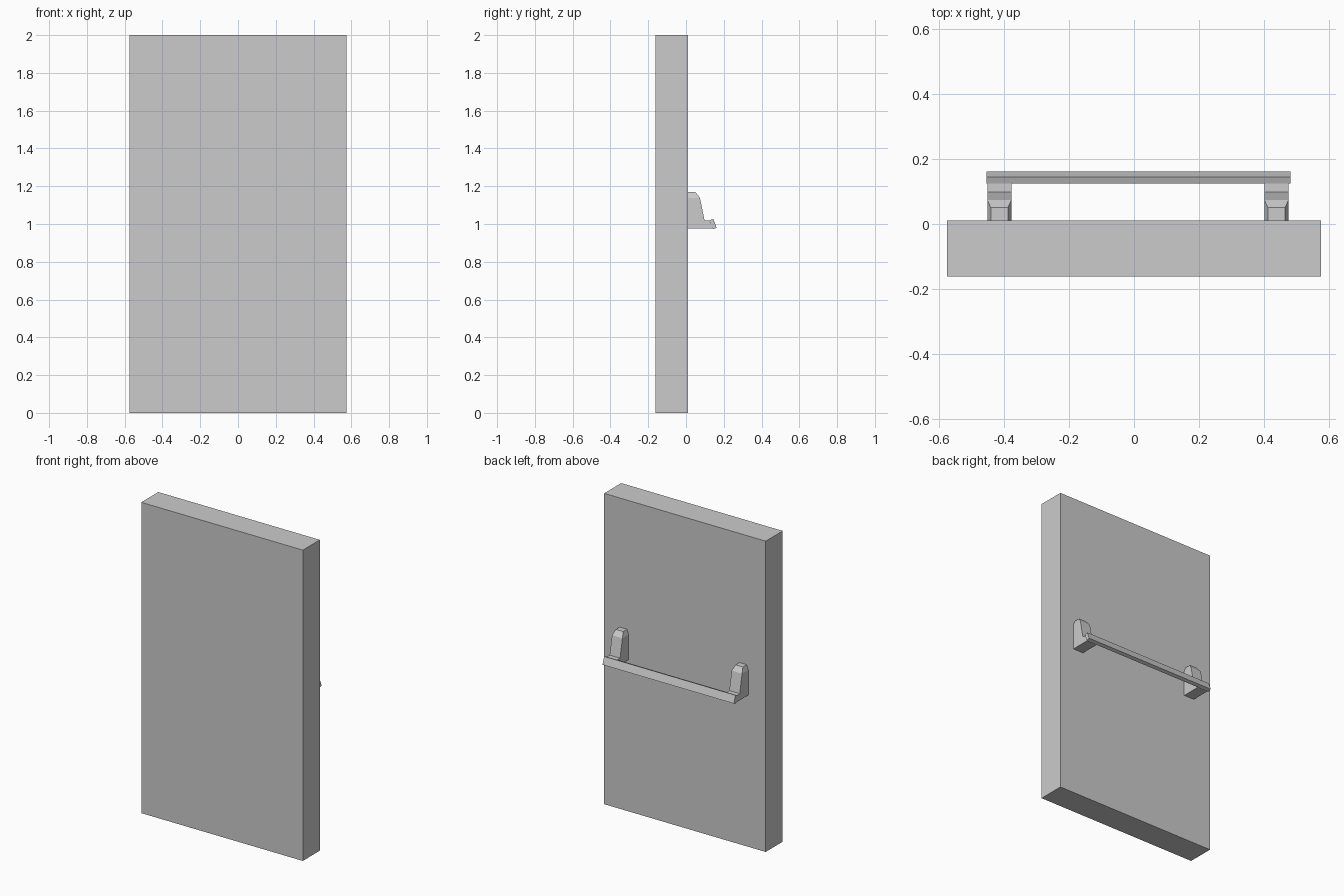
import bpy
import bmesh

if "Cube" in bpy.data.objects:
    bpy.data.objects.remove(bpy.data.objects["Cube"])

DOOR_BACK = 0.011


def finish(name, bm):
    bmesh.ops.recalc_face_normals(bm, faces=bm.faces)
    mesh = bpy.data.meshes.new(name)
    bm.to_mesh(mesh)
    bm.free()
    obj = bpy.data.objects.new(name, mesh)
    bpy.context.collection.objects.link(obj)
    return obj


def loft(name, rings):
    """Skin a closed solid over rings with equal point counts."""
    bm = bmesh.new()
    loops = [[bm.verts.new(p) for p in ring] for ring in rings]
    for a, b in zip(loops, loops[1:]):
        for i in range(len(a)):
            j = (i + 1) % len(a)
            bm.faces.new((a[i], a[j], b[j], b[i]))
    bm.faces.new(loops[0])
    bm.faces.new(loops[-1])
    return finish(name, bm)


def rect(x, half, y0, y1, z):
    return [(x - half, y0, z), (x + half, y0, z), (x + half, y1, z), (x - half, y1, z)]


# Door slab
loft("door_panel", [rect(0, 0.575, -0.162, DOOR_BACK, z) for z in (0, 2)])

# End brackets: low foot, sloped face, chamfered top (height, half width, depth)
sections = [(0.976, 0.037, 0.139), (1.019, 0.037, 0.124), (1.019, 0.037, 0.098),
            (1.138, 0.037, 0.074), (1.169, 0.026, 0.050)]
for side, x in (("left", -0.414), ("right", 0.438)):
    loft("bracket_" + side,
         [rect(x, half, DOOR_BACK, depth, z) for z, half, depth in sections])

# Tilted push bar
bar = [(0.124, 1.019), (0.145, 1.027), (0.162, 0.980), (0.141, 0.972)]
loft("push_bar", [[(x, y, z) for y, z in bar] for x in (-0.454, 0.481)])
